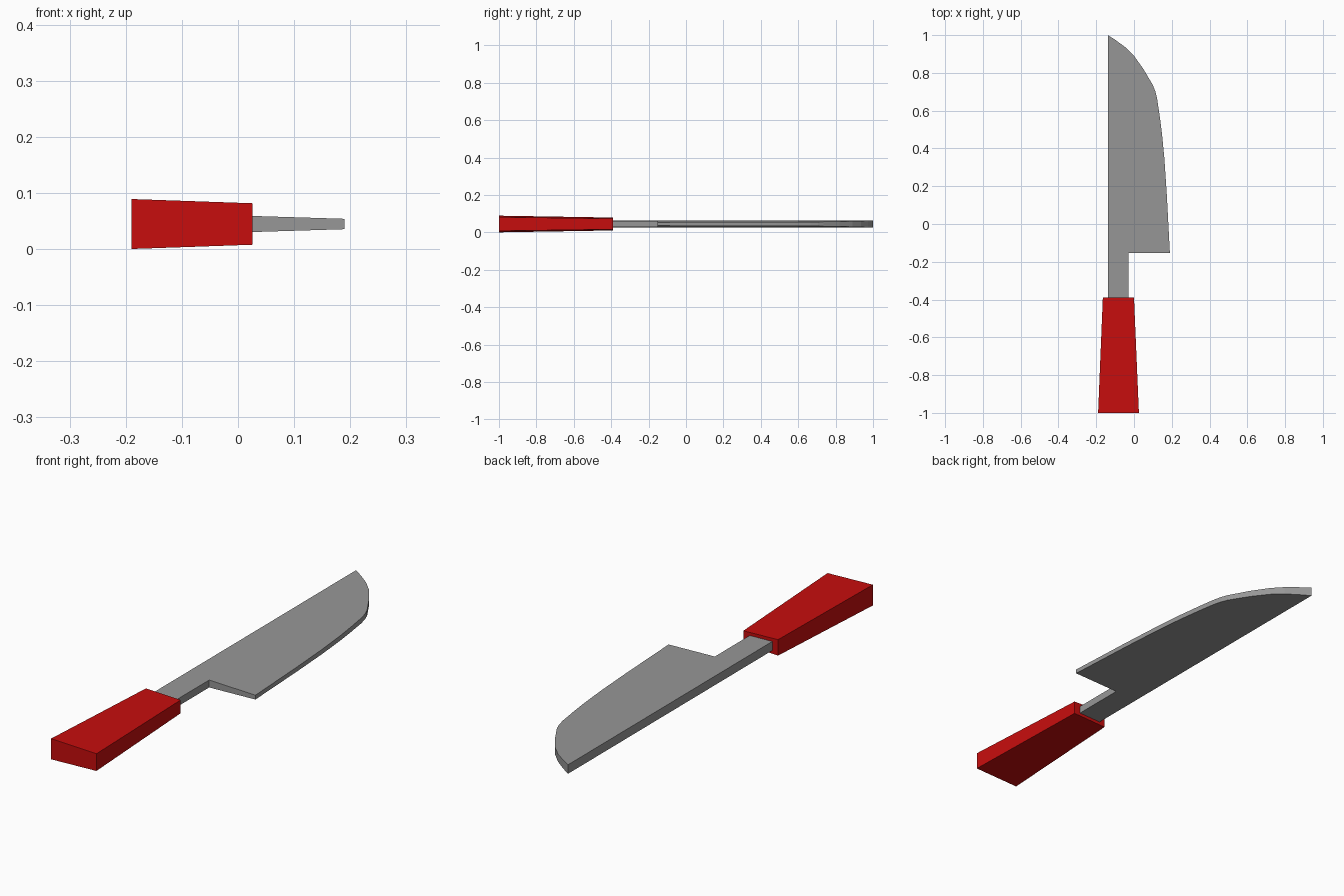
import bpy

if "Cube" in bpy.data.objects:
    bpy.data.objects.remove(bpy.data.objects["Cube"])

MID = 0.0455  # height of the knife's middle plane


def material(name, rgb):
    m = bpy.data.materials.new(name)
    m.diffuse_color = (*rgb, 1.0)
    m.use_nodes = True
    m.node_tree.nodes["Principled BSDF"].inputs["Base Color"].default_value = m.diffuse_color
    return m


def wedge_plate(name, outline, half_thickness, mat):
    """Clockwise outline (x, y) mirrored about the middle plane, thickness set by position."""
    n = len(outline)
    verts = [(x, y, MID + s * half_thickness(x, y)) for s in (1, -1) for x, y in outline]
    faces = [tuple(reversed(range(n))), tuple(range(n, 2 * n))]
    faces += [(i, (i + 1) % n, (i + 1) % n + n, i + n) for i in range(n)]
    mesh = bpy.data.meshes.new(name)
    mesh.from_pydata(verts, [], faces)
    mesh.materials.append(mat)
    mesh.update()
    obj = bpy.data.objects.new(name, mesh)
    bpy.context.collection.objects.link(obj)
    return obj


steel = material("steel grey", (0.31, 0.31, 0.31))
red = material("handle red", (0.57, 0.004, 0.004))

# Blade with tang: thick spine at the left, thinner cutting edge at the right
blade_outline = [
    (-0.138, 1.0), (-0.095, 0.972), (-0.045, 0.935), (0.0, 0.89), (0.05, 0.82),
    (0.10, 0.735), (0.112, 0.705), (0.122, 0.665), (0.135, 0.58), (0.148, 0.48),
    (0.161, 0.345), (0.174, 0.15), (0.19, -0.153),
    (-0.03, -0.153), (-0.03, -0.42), (-0.138, -0.42),
]
wedge_plate("blade", blade_outline, lambda x, y: 0.0143 - 0.031 * (x - 0.027), steel)

# Handle: tapers toward the blade and toward the cutting side
handle_outline = [(-0.19, -1.0), (-0.165, -0.39), (0.0, -0.39), (0.026, -1.0)]


def handle_half(x, y):
    return 0.0445 - 0.035 * (x + 0.19) - 0.0152 * (y + 1.0)


wedge_plate("handle", handle_outline, handle_half, red)

# Rest the knife on the ground
low = min(v.co.z for o in bpy.data.objects for v in o.data.vertices)
for o in bpy.data.objects:
    o.location.z -= low
